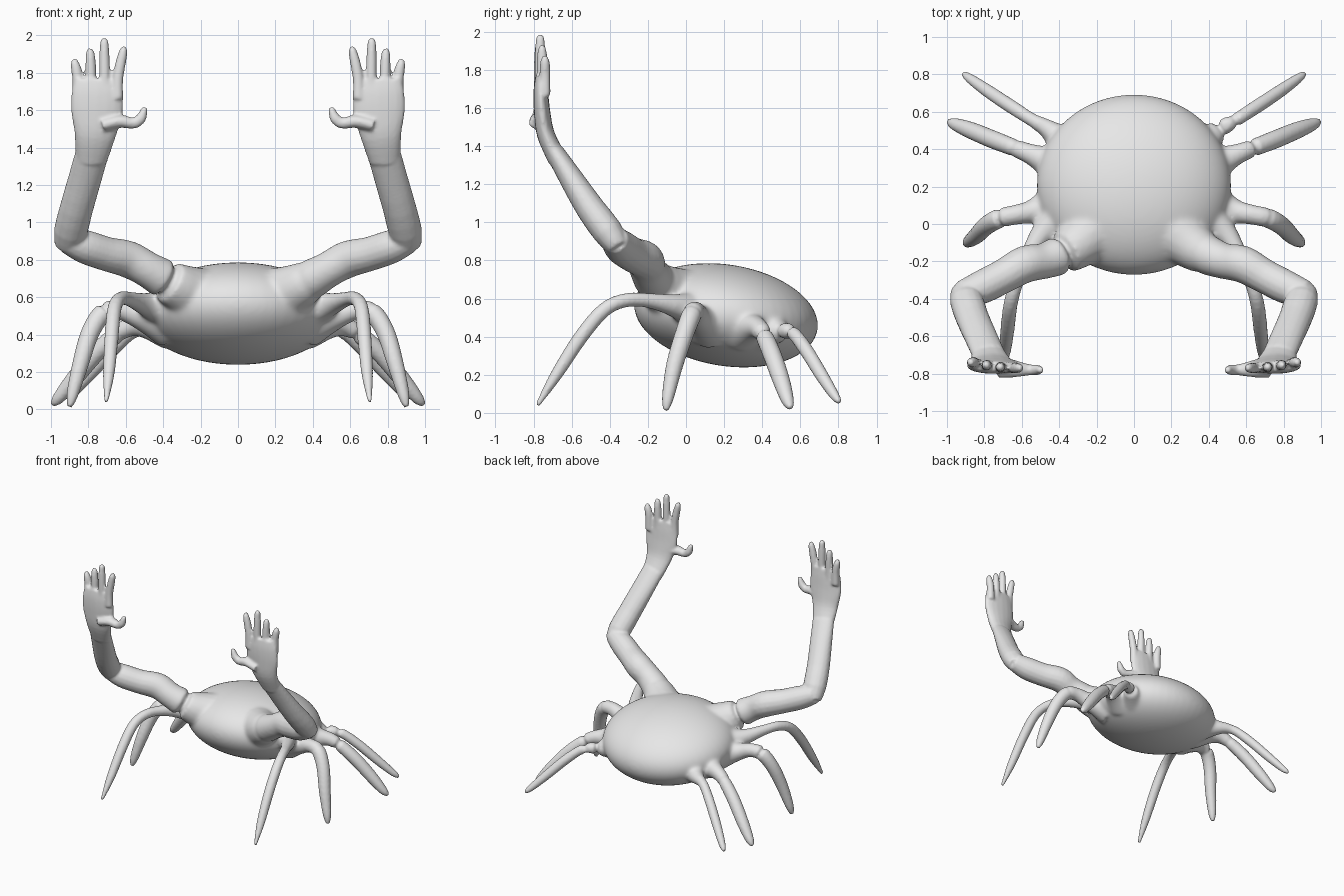
import bpy
import bmesh
from math import sin, cos, pi, radians
from mathutils import Vector, Matrix

old = bpy.data.objects.get("Cube")
if old:
    bpy.data.objects.remove(old, do_unlink=True)

SIDES = 16
bm = bmesh.new()


def spline(points, steps):
    """Catmull-Rom through rows of numbers."""
    rows = [Vector(p) for p in points]
    rows = [rows[0]] + rows + [rows[-1]]
    out = []
    for a, b, c, d in zip(rows, rows[1:], rows[2:], rows[3:]):
        for i in range(steps):
            t = i / steps
            out.append(0.5 * (2 * b + (c - a) * t + (2 * a - 5 * b + 4 * c - d) * t * t
                              + (3 * b - a - 3 * c + d) * t ** 3))
    return out + [rows[-1]]


def limb(points, side, steps=4):
    """Closed tube; each row is x, y, z, half width, half depth."""
    rows = spline([tuple(p) if len(p) == 5 else (*p, p[3]) for p in points], steps)
    centres = [Vector((side * r[0], r[1], r[2])) for r in rows]
    rings = []
    for i, (c, r) in enumerate(zip(centres, rows)):
        along = (centres[min(i + 1, len(rows) - 1)] - centres[max(i - 1, 0)]).normalized()
        ref = Vector((0, 1, 0)) if abs(along.x) > 0.8 else Vector((1, 0, 0))
        wide = (ref - along * ref.dot(along)).normalized()
        deep = along.cross(wide)
        rings.append([bm.verts.new(c + wide * r[3] * cos(a) + deep * r[4] * sin(a))
                      for a in (2 * pi * k / SIDES for k in range(SIDES))])
    for low, high in zip(rings, rings[1:]):
        for k in range(SIDES):
            n = (k + 1) % SIDES
            bm.faces.new((low[k], low[n], high[n], high[k]))
    bm.faces.new(rings[0][::-1])
    bm.faces.new(rings[-1])


# Body: flattened ellipsoid, tipped down at the back
bmesh.ops.create_uvsphere(
    bm, u_segments=48, v_segments=32, radius=1,
    matrix=Matrix.Translation((0, 0.21, 0.512)) @ Matrix.Rotation(radians(-9), 4, "X")
    @ Matrix.Diagonal((0.52, 0.487, 0.266, 1)))

# Legs from front to back: x, y, z, radius
front_leg = [(0.36, 0.06, 0.53, 0.12), (0.49, -0.05, 0.56, 0.065), (0.58, -0.2, 0.59, 0.04),
             (0.63, -0.32, 0.59, 0.037), (0.66, -0.43, 0.54, 0.038), (0.675, -0.55, 0.4, 0.038),
             (0.69, -0.68, 0.2, 0.032), (0.705, -0.78, 0.04, 0.012)]
second_leg = [(0.38, 0.13, 0.46, 0.13), (0.53, 0.07, 0.5, 0.07), (0.63, 0.05, 0.53, 0.053),
              (0.72, 0.03, 0.515, 0.053), (0.79, -0.01, 0.41, 0.05), (0.84, -0.06, 0.25, 0.045),
              (0.885, -0.095, 0.08, 0.032), (0.9, -0.105, 0.012, 0.014)]
third_leg = [(0.38, 0.29, 0.44, 0.12), (0.52, 0.36, 0.45, 0.065), (0.62, 0.4, 0.42, 0.048),
             (0.75, 0.45, 0.31, 0.049), (0.87, 0.5, 0.17, 0.046), (0.96, 0.535, 0.06, 0.033),
             (0.995, 0.55, 0.025, 0.013)]
back_leg = [(0.34, 0.4, 0.43, 0.11), (0.45, 0.5, 0.43, 0.057), (0.55, 0.56, 0.42, 0.038),
            (0.66, 0.63, 0.33, 0.037), (0.78, 0.71, 0.2, 0.035), (0.88, 0.78, 0.09, 0.026),
            (0.915, 0.808, 0.055, 0.012)]

# Arms: x, y, z, half width, half depth
upper_arm = [(0.18, 0, 0.58, 0.18), (0.33, -0.13, 0.66, 0.125), (0.47, -0.195, 0.74, 0.098),
             (0.58, -0.215, 0.8, 0.1), (0.7, -0.28, 0.83, 0.092), (0.82, -0.34, 0.87, 0.09),
             (0.92, -0.375, 0.91, 0.072)]
forearm = [(0.91, -0.355, 0.87, 0.07, 0.06), (0.895, -0.41, 0.95, 0.09, 0.08),
           (0.865, -0.5, 1.07, 0.09, 0.076), (0.825, -0.59, 1.21, 0.09, 0.065),
           (0.78, -0.69, 1.37, 0.09, 0.05)]
palm = [(0.785, -0.675, 1.33, 0.085, 0.05), (0.765, -0.735, 1.46, 0.11, 0.047),
        (0.755, -0.755, 1.58, 0.138, 0.043), (0.752, -0.762, 1.69, 0.138, 0.038),
        (0.75, -0.762, 1.765, 0.122, 0.028)]
thumb = [(0.72, -0.765, 1.52, 0.06, 0.038), (0.63, -0.775, 1.54, 0.045, 0.035),
         (0.56, -0.78, 1.53, 0.03), (0.52, -0.78, 1.555, 0.029), (0.497, -0.78, 1.615, 0.016)]

# Fingers: base x, tip x, y, tip height
fingers = [(0.857, 0.872, -0.74, 1.875), (0.786, 0.79, -0.755, 1.93),
           (0.713, 0.715, -0.765, 1.985), (0.643, 0.613, -0.77, 1.94)]

for side in (1, -1):
    for path in (front_leg, second_leg, third_leg, back_leg, upper_arm, palm, thumb):
        limb(path, side)
    limb(forearm, side, 2)
    for base, tip, y, top in fingers:
        mid = (base + tip) / 2
        limb([(base, y, 1.66, 0.03), (base, y, 1.76, 0.029),
              (mid, y, (1.76 + top) / 2, 0.028), (tip, y, top - 0.025, 0.023),
              (tip, y, top, 0.012)], side)

# Fuse the parts into one continuous skin
bmesh.ops.recalc_face_normals(bm, faces=bm.faces)
mesh = bpy.data.meshes.new("parts")
bm.to_mesh(mesh)
bm.free()
creature = bpy.data.objects.new("body_with_arms_and_legs", mesh)
bpy.context.collection.objects.link(creature)
fuse = creature.modifiers.new("fuse", "REMESH")
fuse.mode = "VOXEL"
fuse.voxel_size = 0.01
bpy.context.view_layer.update()
graph = bpy.context.evaluated_depsgraph_get()
skin = bpy.data.meshes.new_from_object(creature.evaluated_get(graph))
creature.modifiers.clear()
creature.data = skin
skin.name = "skin"
bpy.data.meshes.remove(mesh)

# Soften everything a little, and the limb roots more
roots = creature.vertex_groups.new(name="limb_roots")
for v in skin.vertices:
    weight = min(1, max(0, (0.62 - abs(v.co.x)) / 0.12))
    if weight > 0 and v.co.z < 1:
        roots.add([v.index], weight, "REPLACE")
soften = creature.modifiers.new("soften", "SMOOTH")
soften.factor = 0.5
soften.iterations = 4
blend = creature.modifiers.new("blend_roots", "SMOOTH")
blend.factor = 0.5
blend.iterations = 24
blend.vertex_group = roots.name

# Plain grey skin
grey = bpy.data.materials.new("plain_grey")
grey.use_nodes = True
colour = (0.8, 0.8, 0.8, 1)
grey.diffuse_color = colour
grey.node_tree.nodes["Principled BSDF"].inputs["Base Color"].default_value = colour
skin.materials.clear()
skin.materials.append(grey)
for face in skin.polygons:
    face.use_smooth = True
    face.material_index = 0
